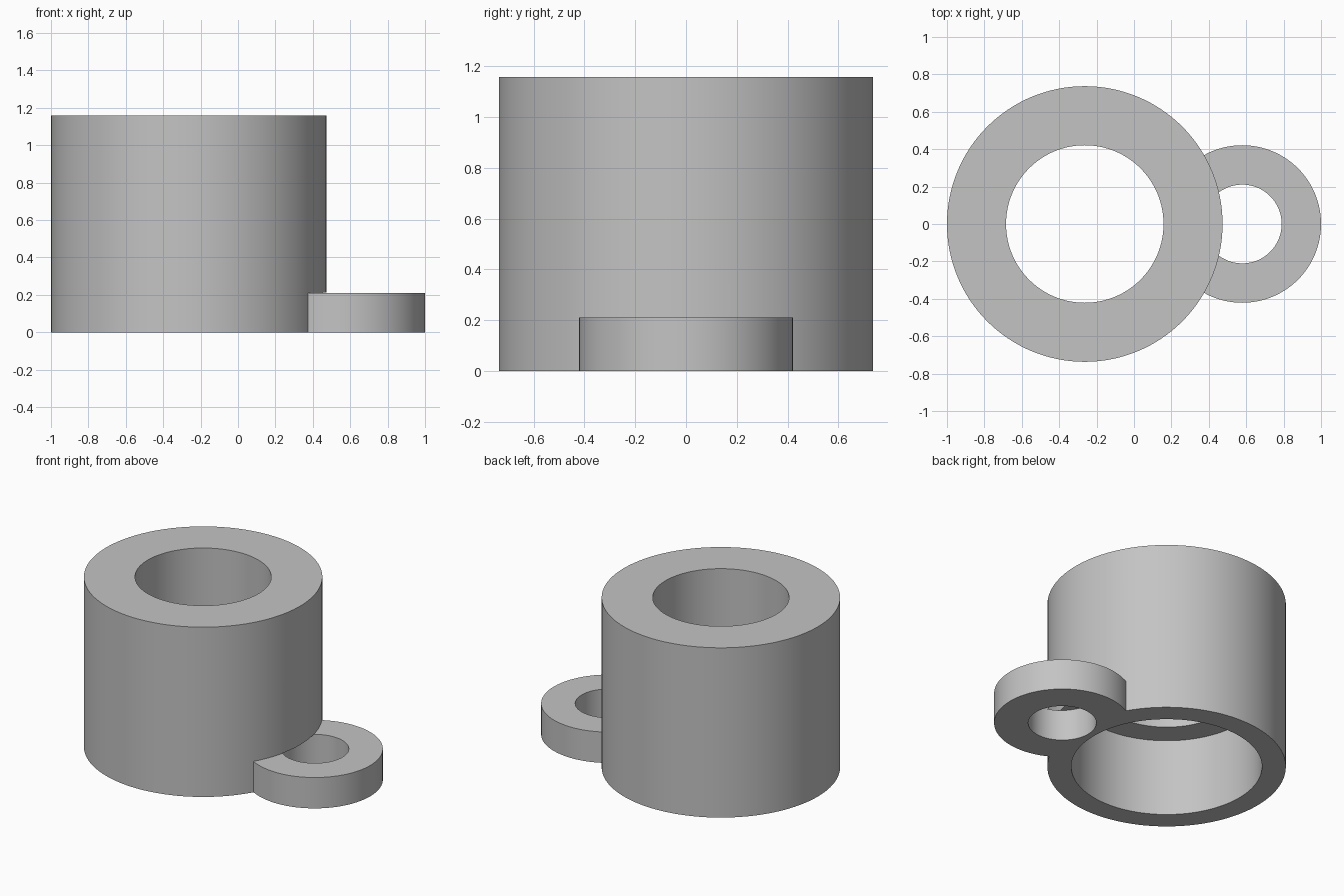
import bpy
import math

cube = bpy.data.objects.get("Cube")
if cube:
    bpy.data.objects.remove(cube, do_unlink=True)

U = 2 / 9.5                  # design unit: the part is 9.5 units long
BODY_X = -1 + 3.5 * U
LUG_X = 1 - 2 * U

grey = bpy.data.materials.new("plain grey")
grey.use_nodes = True
colour = (0.55, 0.55, 0.55, 1)
grey.diffuse_color = colour
grey.node_tree.nodes["Principled BSDF"].inputs["Base Color"].default_value = colour


def cylinder(name, x, radius, bottom, top):
    bpy.ops.mesh.primitive_cylinder_add(
        vertices=128, radius=radius, depth=top - bottom,
        location=(x, 0, (bottom + top) / 2))
    obj = bpy.context.object
    obj.name = name
    obj.data.materials.append(grey)
    return obj


def combine(target, tool, operation):
    mod = target.modifiers.new(tool.name, "BOOLEAN")
    mod.operation = operation
    mod.solver = "EXACT"
    mod.object = tool
    tool.hide_render = True
    bpy.ops.object.select_all(action="DESELECT")
    bpy.context.view_layer.objects.active = target
    target.select_set(True)
    bpy.ops.object.modifier_apply(modifier=mod.name)
    bpy.data.objects.remove(tool, do_unlink=True)


# Main sleeve with a low side lug
body = cylinder("sleeve_with_lug", BODY_X, 3.5 * U, 0, 5.5 * U)
combine(body, cylinder("lug", LUG_X, 2 * U, 0, U), "UNION")

# Through hole, wider counterbore from below, and lug hole under the sleeve wall
combine(body, cylinder("through_hole", BODY_X, 2 * U, -U, 7 * U), "DIFFERENCE")
combine(body, cylinder("counterbore", BODY_X, 2.8 * U, -U, 2.5 * U), "DIFFERENCE")
combine(body, cylinder("lug_hole", LUG_X, U, -U, U + 0.001), "DIFFERENCE")

# Smooth walls with crisp rims
body.select_set(True)
bpy.context.view_layer.objects.active = body
bpy.ops.object.shade_smooth_by_angle(angle=math.radians(30))
